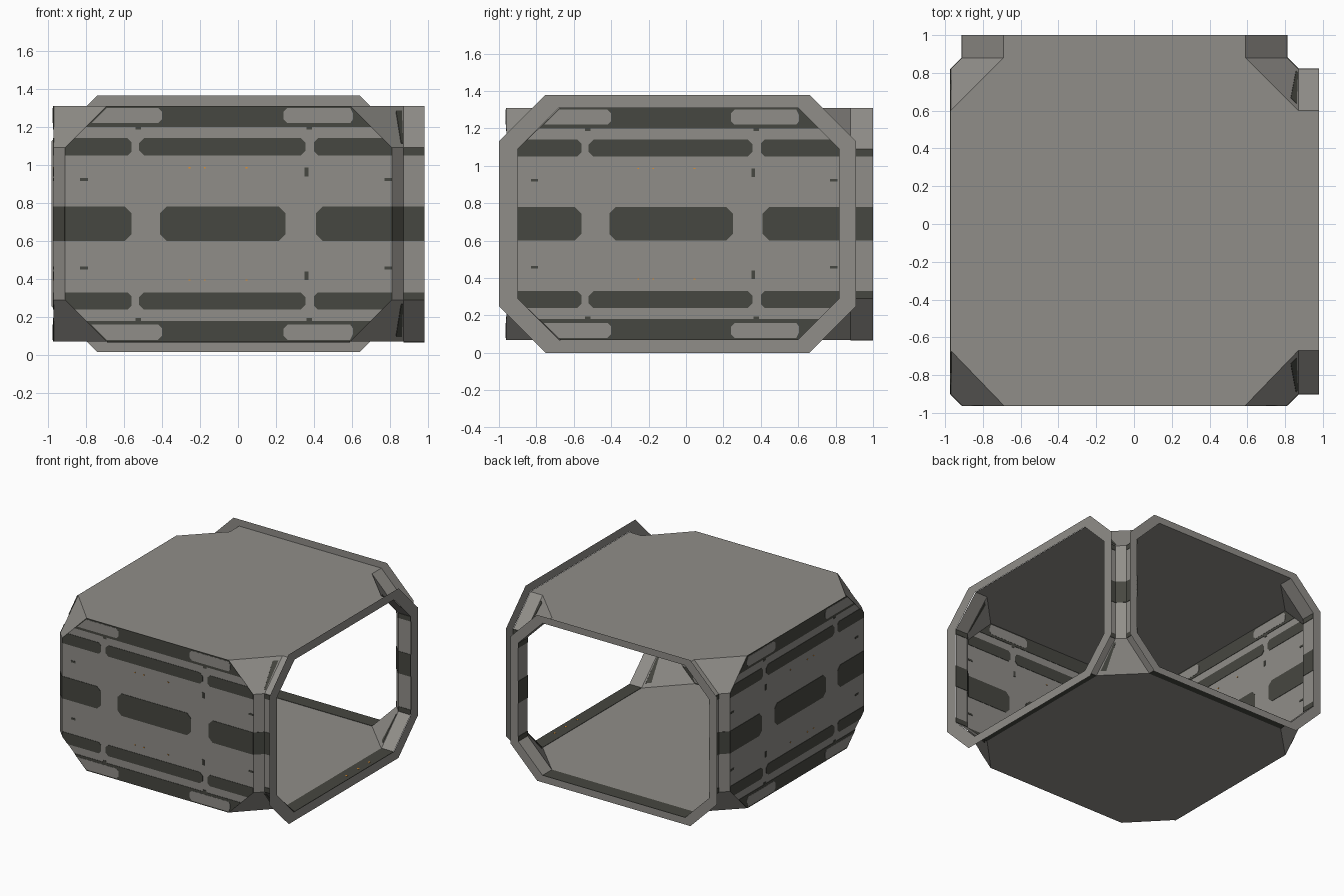
import bpy, bmesh
from mathutils import Vector

if "Cube" in bpy.data.objects:
    bpy.data.objects.remove(bpy.data.objects["Cube"])


def material(name, rgb):
    m = bpy.data.materials.new(name)
    m.diffuse_color = (*rgb, 1)
    m.use_nodes = True
    m.node_tree.nodes["Principled BSDF"].inputs["Base Color"].default_value = m.diffuse_color
    return m


LIGHT = material("panel grey", (0.28, 0.27, 0.25))
DARK = material("dark grey", (0.062, 0.063, 0.052))
ORANGE = material("orange lamp", (0.75, 0.28, 0.03))
ZM = 0.69                        # mid height, everything mirrors about it


def finish(name, bm, mat):
    bmesh.ops.recalc_face_normals(bm, faces=bm.faces)
    me = bpy.data.meshes.new(name)
    bm.to_mesh(me)
    bm.free()
    me.materials.append(mat)
    ob = bpy.data.objects.new(name, me)
    bpy.context.collection.objects.link(ob)
    return ob


def prism(bm, pts, t):
    """Thin plate straddling the plane of pts, seen from both sides."""
    pts = [Vector(p) for p in pts]
    n = (pts[1] - pts[0]).cross(pts[2] - pts[0]).normalized() * t / 2
    a = [bm.verts.new(p + n) for p in pts]
    b = [bm.verts.new(p - n) for p in pts]
    bm.faces.new(a)
    bm.faces.new(b[::-1])
    for i in range(len(pts)):
        j = (i + 1) % len(pts)
        bm.faces.new((a[j], a[i], b[i], b[j]))


def rect(a0, a1, z0, z1, cl=0.0, cr=0.0):
    """Rectangle with its left and right corners cut."""
    pts = [(a0 + cl, z0), (a1 - cr, z0), (a1, z0 + cr), (a1, z1 - cr),
           (a1 - cr, z1), (a0 + cl, z1), (a0, z1 - cl), (a0, z0 + cl)]
    return list(dict.fromkeys((round(a, 4), round(z, 4)) for a, z in pts))


def front(a, z):
    return (a, -0.96, z)


def left(a, z):
    return (-0.97, a, z)


def both(poly):
    """A wall shape and its mirror about mid height."""
    return [poly, [(a, 2 * ZM - z) for a, z in poly]]


# Corridor shell: roof outline and wider mid outline, matching point by point
ROOF = [(-.69, -.96), (.59, -.96), (.87, -.67), (.98, -.67), (.98, .60), (.87, .60),
        (.59, .88), (.59, 1), (-.69, 1), (-.69, .88), (-.97, .60), (-.97, -.67)]
MID = [(-.91, -.96), (.81, -.96), (.87, -.90), (.98, -.90), (.98, .82), (.87, .82),
       (.81, .88), (.81, 1), (-.91, 1), (-.91, .88), (-.97, .82), (-.97, -.90)]
LEVELS = [(ROOF, 0.07), (MID, 0.29), (MID, 1.09), (ROOF, 1.31)]
OPEN = (3, 7)                    # edges left open as doorways
bm = bmesh.new()
rings = [[bm.verts.new((x, y, z)) for x, y in path] for path, z in LEVELS]
bm.faces.new(rings[0][::-1])
bm.faces.new(rings[3])
for lo, hi in zip(rings, rings[1:]):
    for i in range(12):
        if i not in OPEN:
            j = (i + 1) % 12
            bm.faces.new((lo[i], lo[j], hi[j], hi[i]))
finish("corridor_shell", bm, LIGHT)


# Flat octagonal door frames
def octagon(c, h, v, cut):
    return rect(c - h, c + h, ZM - v, ZM + v, cut, cut)


def door_frame(name, place, outer, inner):
    bm = bmesh.new()
    o = [bm.verts.new(place(*p)) for p in outer]
    n = [bm.verts.new(place(*p)) for p in inner]
    for i in range(8):
        j = (i + 1) % 8
        bm.faces.new((o[i], o[j], n[j], n[i]))
    finish(name, bm, LIGHT)


door_frame("right_door_frame", lambda a, z: (0.982, a, z),
           octagon(-.045, .955, .69, .25), octagon(-.04, .86, .62, .22))
door_frame("back_door_frame", lambda a, z: (a, 1.0, z),
           octagon(-.05, .93, .675, .24), octagon(-.05, .86, .62, .22))

# Wall stripes, covers and small slots on the front and left walls
for wall, side, s, e in ((front, "front", -.91, .81), (left, "left", -.90, .82)):
    bm = bmesh.new()
    stripes = [rect(s, -.56, .60, .78, 0, .035), rect(-.41, .25, .60, .78, .035, .035),
               rect(.41, e, .60, .78, .035, 0)]
    for p in (rect(s, -.56, 1.05, 1.14, 0, .02), rect(-.52, .355, 1.05, 1.14, .025, .025),
              rect(.40, e, 1.05, 1.14, .02, 0)):
        if p[0][0] == s:         # follow the sloping wall ends
            p = [(s, 1.05), (-.58, 1.05), (-.56, 1.07), (-.56, 1.12), (-.58, 1.14),
                 (s + .05, 1.14), (s, 1.09)]
        elif p[1][0] == e:
            p = [(.42, 1.05), (e, 1.05), (e, 1.09), (e - .05, 1.14),
                 (.42, 1.14), (.40, 1.12), (.40, 1.07)]
        stripes += both(p)
    stripes += both([(s + .11, 1.20), (e - .11, 1.20), (e - .22, 1.31), (s + .22, 1.31)])
    for a0, a1, z0, z1 in ((-.83, -.79, .915, .93), (.77, .81, .915, .93),
                           (.35, .37, .94, .985), (-.54, -.51, 1.185, 1.2),
                           (.36, .39, 1.185, 1.2)):
        stripes += both(rect(a0, a1, z0, z1))
    for p in stripes:
        prism(bm, [wall(*q) for q in p], 0.006)
    finish(side + "_wall_stripes", bm, DARK)

    bm = bmesh.new()
    for p in ([(s + .14, 1.22), (-.42, 1.22), (-.40, 1.24), (-.40, 1.28), (-.42, 1.30),
               (s + .22, 1.30)],
              [(.26, 1.22), (.59, 1.22), (.605, 1.24), (.605, 1.27), (.59, 1.30),
               (.26, 1.30), (.24, 1.28), (.24, 1.24)]):
        for q in both(p):
            prism(bm, [wall(*r) for r in q], 0.009)
    finish(side + "_wall_covers", bm, LIGHT)

    bm = bmesh.new()
    for a in (-.26, -.18, .04):
        for p in both(rect(a, a + .01, .982, .988)):
            prism(bm, [wall(*q) for q in p], 0.008)
    finish(side + "_wall_lamps", bm, ORANGE)

# Stripes carried round the corners and door necks
bm = bmesh.new()
for i in (1, 2, 4, 5, 6, 8, 9, 10, 11):
    if i in OPEN or i == 10:
        continue
    (x0, y0), (x1, y1) = MID[i], MID[(i + 1) % 12]
    bands = [(.60, .78)]
    if i in (2, 4, 6, 8):
        bands += [(1.05, 1.09), (.29, .33)]
    for z0, z1 in bands:
        prism(bm, [(x0, y0, z0), (x1, y1, z0), (x1, y1, z1), (x0, y0, z1)], 0.006)
finish("corner_stripes", bm, DARK)

# Dark slots in the sloping corner pieces beside the doors
bm = bmesh.new()
for i, u0, u1 in ((1, .84, .96), (5, .04, .16), (9, .04, .16)):
    j = i + 1
    for zr, zm in ((1.31, 1.09), (.07, .29)):
        def on_facet(u, v):
            r = Vector((*ROOF[i], zr)).lerp(Vector((*ROOF[j], zr)), u)
            m = Vector((*MID[i], zm)).lerp(Vector((*MID[j], zm)), u)
            return r.lerp(m, v)
        if i != 9:
            prism(bm, [on_facet(u0, .12), on_facet(u1, .12), on_facet(u1, .9),
                       on_facet(u0, .9)], 0.006)
finish("corner_slots", bm, DARK)

# Dark floor sills in both doorways
bm = bmesh.new()
for x0, x1, y0, y1 in ((.87, .98, -.67, .60), (-.69, .59, .88, 1.0)):
    prism(bm, [(x0, y0, .07), (x1, y0, .07), (x1, y1, .07), (x0, y1, .07)], 0.006)
finish("door_sills", bm, DARK)
bm = bmesh.new()
for y in (.05, .20, .34):
    prism(bm, [(.93, y, .07), (.945, y, .07), (.945, y + .015, .07), (.93, y + .015, .07)], 0.009)
finish("sill_lamps", bm, ORANGE)
